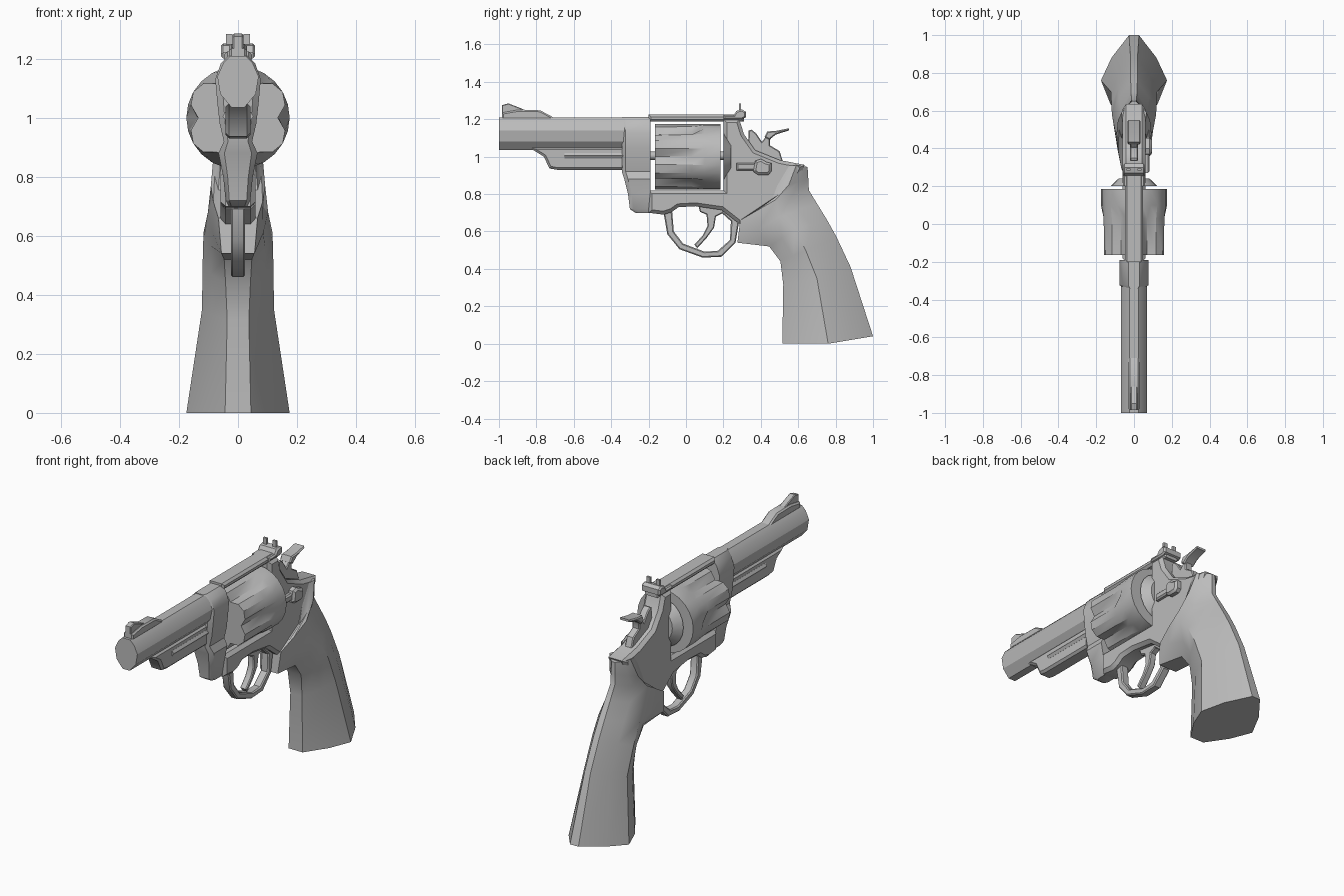
import bpy, bmesh, math
from mathutils import Matrix, Vector

steel = bpy.data.materials.new("plain_grey")
steel.diffuse_color = (0.5, 0.5, 0.5, 1)


def finish(name, bm, angle=35):
    bmesh.ops.recalc_face_normals(bm, faces=bm.faces)
    mesh = bpy.data.meshes.new(name)
    bm.to_mesh(mesh)
    bm.free()
    mesh.materials.append(steel)
    ob = bpy.data.objects.new(name, mesh)
    bpy.context.collection.objects.link(ob)
    bpy.ops.object.select_all(action='DESELECT')
    ob.select_set(True)
    bpy.context.view_layer.objects.active = ob
    bpy.ops.object.shade_smooth_by_angle(angle=math.radians(angle))
    return ob


def plate(name, profile, half, bevel=0.0, x=0.0):
    """Side profile (y, z) extruded across x, with chamfered rims."""
    bm = bmesh.new()
    a = [bm.verts.new((x - half, y, z)) for y, z in profile]
    b = [bm.verts.new((x + half, y, z)) for y, z in profile]
    caps = [bm.faces.new(a), bm.faces.new(b[::-1])]
    n = len(a)
    for i in range(n):
        j = (i + 1) % n
        bm.faces.new((a[i], b[i], b[j], a[j]))
    bmesh.ops.recalc_face_normals(bm, faces=bm.faces)
    if bevel:
        rims = list({e for f in caps for e in f.edges})
        bmesh.ops.bevel(bm, geom=rims, offset=bevel, segments=1,
                        profile=0.5, affect='EDGES', clamp_overlap=True)
    return finish(name, bm)


def loft(name, rings, angle=35):
    """Skin a row of equal rings and cap both ends."""
    bm = bmesh.new()
    rows = [[bm.verts.new(p) for p in r] for r in rings]
    n = len(rows[0])
    for r, s in zip(rows, rows[1:]):
        for i in range(n):
            j = (i + 1) % n
            bm.faces.new((r[i], r[j], s[j], s[i]))
    bm.faces.new(rows[0])
    bm.faces.new(rows[-1][::-1])
    return finish(name, bm, angle)


def rod(name, y0, y1, z, r0, r1, sides=12, sx=1.0):
    """Round bar lying along y."""
    ring = lambda y, r: [(sx * r * math.cos(2 * math.pi * i / sides), y,
                          z + r * math.sin(2 * math.pi * i / sides))
                         for i in range(sides)]
    return loft(name, [ring(y0, r0), ring(y1, r1)])


def rect(y0, y1, z0, z1):
    return [(y0, z0), (y1, z0), (y1, z1), (y0, z1)]


# Barrel: faceted section, mirrored left to right
half = [(0.025, 1.21), (0.05, 1.185), (0.07, 1.14), (0.06, 1.08), (0.022, 1.035)]
section = half + [(-x, z) for x, z in reversed(half)]
loft("barrel", [[(x, y, z) for x, z in section] for y in (-1.0, -0.33)], 30)

# Lug and ejector rod under the barrel
plate("barrel_lug", [(-0.33, 1.05), (-0.84, 1.05), (-0.76, 1.0), (-0.73, 0.937),
                     (-0.69, 0.93), (-0.33, 0.93)], 0.042, 0.012)
rod("ejector_rod", -0.65, -0.33, 1.005, 0.025, 0.025, 10, 2.1)

# Front sight
plate("front_sight_ramp", [(-0.985, 1.2), (-0.985, 1.235), (-0.9, 1.25),
                           (-0.78, 1.248), (-0.69, 1.2)], 0.03, 0.008)
plate("front_sight_blade", [(-0.985, 1.22), (-0.985, 1.275), (-0.95, 1.285),
                            (-0.89, 1.262), (-0.84, 1.24)], 0.018, 0.004)

# Front block of the frame: stacked rings (z, front y, back y, half width)
rings = []
for z, yf, yb, w in [(0.70, -0.27, -0.17, 0.032), (0.72, -0.30, -0.17, 0.042),
                     (0.80, -0.31, -0.19, 0.05), (0.88, -0.33, -0.19, 0.066),
                     (0.92, -0.343, -0.19, 0.048), (0.98, -0.343, -0.19, 0.062),
                     (1.05, -0.343, -0.19, 0.07), (1.13, -0.343, -0.19, 0.077),
                     (1.185, -0.343, -0.19, 0.058), (1.213, -0.343, -0.19, 0.03)]:
    c = yf + 0.02
    rings.append([(-w * 0.7, yf, z), (w * 0.7, yf, z), (w, c, z),
                  (w, yb, z), (-w, yb, z), (-w, c, z)])
loft("front_frame", rings)

# Rear frame with the strap below the cylinder window
plate("rear_frame", [(-0.2, 0.82), (0.2, 0.82), (0.2, 1.2), (0.285, 1.2), (0.31, 1.12),
                     (0.37, 1.035), (0.5, 0.982), (0.635, 0.956), (0.6, 0.88),
                     (0.5, 0.72), (0.3, 0.63), (0.26, 0.66), (0.19, 0.715),
                     (0.05, 0.735), (-0.04, 0.73), (-0.075, 0.705), (-0.12, 0.69),
                     (-0.2, 0.70)], 0.06, 0.018)
plate("top_strap", rect(-0.2, 0.31, 1.187, 1.225), 0.048, 0.012)
rod("recoil_shield", 0.2, 0.24, 1.0, 0.135, 0.09, 20, 0.92)

# Fluted cylinder: six grooves that run out toward the rear
def drum(y, flute, edge):
    pts = []
    for k in range(24):
        r = (flute, edge, 0.175, edge)[k % 4]
        a = math.radians(15 * k)
        pts.append((r * math.cos(a), y, 1.0 + r * math.sin(a)))
    return pts

loft("cylinder", [drum(-0.165, 0.135, 0.165), drum(0.03, 0.138, 0.166),
                  drum(0.1, 0.175, 0.175), drum(0.185, 0.175, 0.175)], 30)
rod("cylinder_pin", -0.2, 0.21, 1.005, 0.022, 0.022)

# Rear sight
plate("rear_sight_base", [(0.2, 1.2), (0.3, 1.2), (0.32, 1.21), (0.32, 1.24),
                          (0.3, 1.252), (0.27, 1.245), (0.255, 1.222), (0.2, 1.222)],
      0.058, 0.008)
for side, x in (("left", -0.03), ("right", 0.03)):
    plate("rear_sight_post_" + side, rect(0.283, 0.295, 1.24, 1.283), 0.011, x=x)

# Hammer and its thumb spur
plate("hammer", [(0.33, 1.03), (0.335, 1.14), (0.35, 1.145), (0.375, 1.125),
                 (0.405, 1.08), (0.43, 1.11), (0.47, 1.125), (0.45, 1.09),
                 (0.45, 1.06), (0.5, 1.03), (0.52, 0.97), (0.4, 0.97)], 0.022, 0.005)
plate("hammer_spur", [(0.42, 1.105), (0.435, 1.135), (0.48, 1.138), (0.55, 1.152),
                      (0.55, 1.14), (0.48, 1.118), (0.445, 1.09)], 0.034, 0.006)

# Trigger guard: outer edge, then inner edge back
plate("trigger_guard", [(-0.12, 0.70), (-0.10, 0.585), (-0.035, 0.505), (0.09, 0.46),
                        (0.19, 0.465), (0.265, 0.54), (0.285, 0.66), (0.2, 0.725),
                        (0.19, 0.70), (0.24, 0.655), (0.235, 0.555), (0.17, 0.497),
                        (0.10, 0.492), (-0.015, 0.535), (-0.065, 0.6), (-0.075, 0.72)],
      0.024, 0.006)
plate("trigger", [(0.06, 0.76), (0.075, 0.705), (0.11, 0.69), (0.115, 0.63),
                  (0.09, 0.58), (0.045, 0.53), (0.06, 0.51), (0.11, 0.565),
                  (0.15, 0.62), (0.16, 0.68), (0.2, 0.70), (0.2, 0.76)], 0.02, 0.005)

# Latch on the right side only
plate("latch_bar", rect(0.27, 0.38, 0.925, 0.965), 0.02, 0.008, 0.062)
plate("latch_knob", [(0.36, 0.92), (0.385, 0.903), (0.44, 0.903), (0.456, 0.92),
                     (0.456, 0.965), (0.43, 0.972), (0.4, 0.988), (0.37, 0.978)],
      0.03, 0.012, 0.065)

# Grip: tilted rings, each (front yz, middle yz, back yz, half width, front fraction)
grip = [((0.515, 0.0), (0.76, 0.0), (1.0, 0.04), 0.175, 0.25),
        ((0.52, 0.315), (0.70, 0.35), (0.88, 0.41), 0.122, 0.3),
        ((0.505, 0.44), (0.64, 0.50), (0.805, 0.57), 0.12, 0.35),
        ((0.445, 0.52), (0.58, 0.61), (0.755, 0.66), 0.117, 0.4),
        ((0.275, 0.54), (0.50, 0.68), (0.70, 0.75), 0.102, 0.55),
        ((0.29, 0.66), (0.48, 0.77), (0.657, 0.82), 0.092, 0.72),
        ((0.455, 0.755), (0.55, 0.85), (0.654, 0.88), 0.085, 0.78),
        ((0.525, 0.947), (0.59, 0.955), (0.65, 0.945), 0.066, 0.8)]
rings = []
for f, m, b, w, ff in grip:
    f, m, b = Vector(f), Vector(m), Vector(b)
    side = [(f, w * ff), ((f + m) / 2, w * (0.62 + ff / 2.5)), (m, w),
            ((m + b) / 2, w * 0.68), (b, w * 0.15)]
    rings.append([(x, p.x, p.y) for p, x in side] +
                 [(-x, p.x, p.y) for p, x in reversed(side)])
loft("grip", rings, 40)
